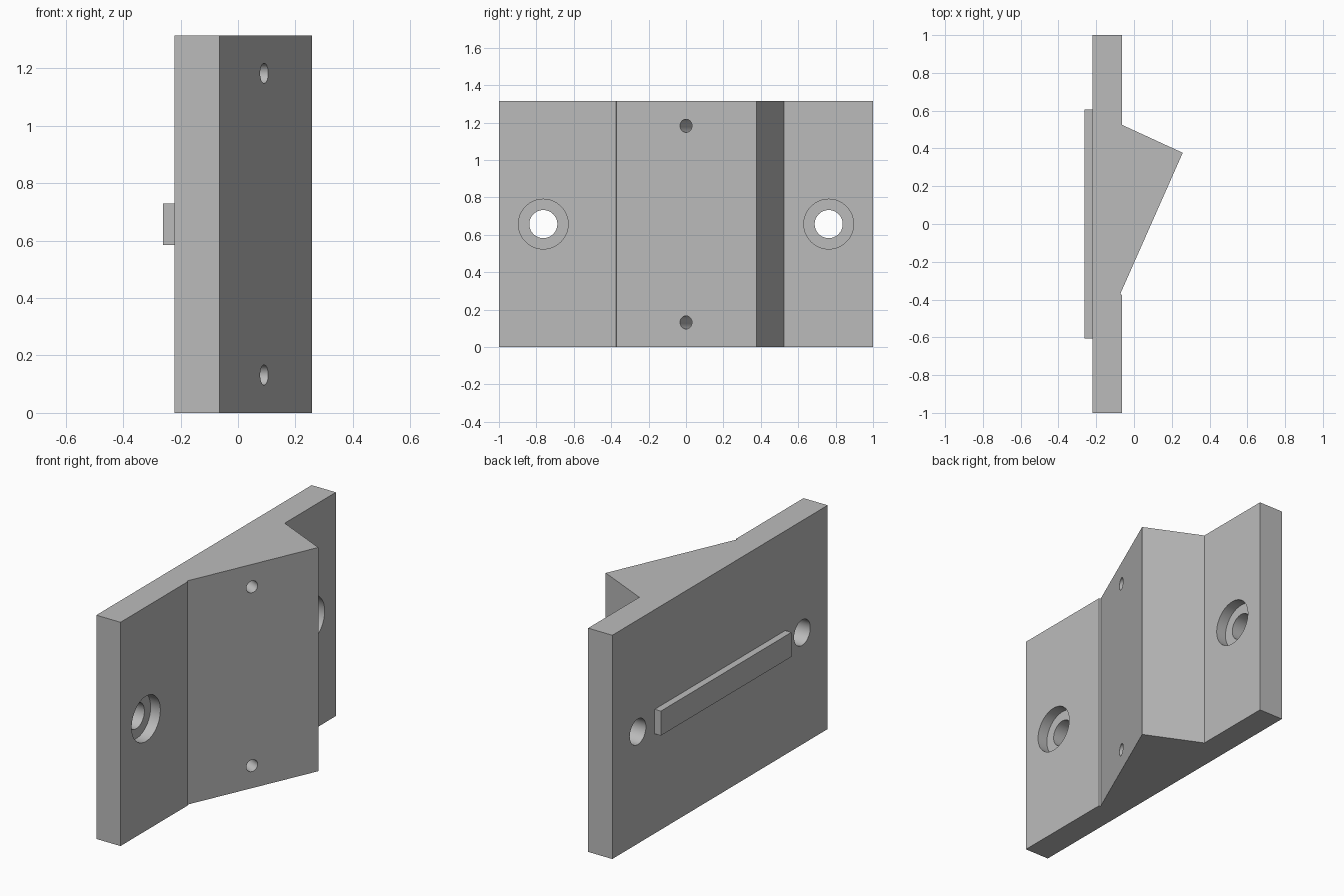
import bpy, bmesh
from mathutils import Vector

if "Cube" in bpy.data.objects:
    bpy.data.objects.remove(bpy.data.objects["Cube"])

HEIGHT = 1.315
MID = HEIGHT / 2
BACK, FACE = -0.221, -0.064      # plate thickness along x

grey = bpy.data.materials.new("grey")
grey.diffuse_color = (0.5, 0.5, 0.5, 1)
grey.use_nodes = True
grey.node_tree.nodes["Principled BSDF"].inputs["Base Color"].default_value = grey.diffuse_color


def extrude_profile(name, points, z0, z1):
    """Prism from an xy outline."""
    bm = bmesh.new()
    base = bm.faces.new([bm.verts.new((x, y, z0)) for x, y in points])
    top = bmesh.ops.extrude_face_region(bm, geom=[base])["geom"]
    bmesh.ops.translate(bm, vec=(0, 0, z1 - z0),
                        verts=[v for v in top if isinstance(v, bmesh.types.BMVert)])
    bmesh.ops.recalc_face_normals(bm, faces=bm.faces)
    mesh = bpy.data.meshes.new(name)
    bm.to_mesh(mesh)
    bm.free()
    mesh.materials.append(grey)
    obj = bpy.data.objects.new(name, mesh)
    bpy.context.collection.objects.link(obj)
    return obj


def drill(target, start, end, radius):
    """Cut a round hole between two points."""
    a, b = Vector(start), Vector(end)
    axis = b - a
    bpy.ops.mesh.primitive_cylinder_add(
        vertices=64, radius=radius, depth=axis.length, location=(a + b) / 2,
        rotation=axis.to_track_quat('Z', 'Y').to_euler())
    cutter = bpy.context.object
    cutter.name = "drill_cutter"
    cutter.hide_render = True
    cutter.data.materials.append(grey)
    mod = target.modifiers.new("hole", 'BOOLEAN')
    mod.operation = 'DIFFERENCE'
    mod.solver = 'EXACT'
    mod.object = cutter
    bpy.context.view_layer.objects.active = target
    bpy.ops.object.modifier_apply(modifier=mod.name)
    bpy.data.objects.remove(cutter)


# Mounting plate with angled wedge
ridge = (0.258, 0.377)
foot = (-0.073, -0.371)
bracket = extrude_profile("wedge_bracket", [
    (BACK, -1), (FACE, -1), (FACE, -0.375), foot, ridge,
    (FACE, 0.525), (BACK, 1)][:6] + [(FACE, 1), (BACK, 1)], 0, HEIGHT)

# Counterbored screw holes through the plate
for y in (-0.763, 0.763):
    drill(bracket, (BACK - 0.1, y, MID), (FACE + 0.1, y, MID), 0.075)
    drill(bracket, (FACE - 0.063, y, MID), (FACE + 0.1, y, MID), 0.133)

# Blind pilot holes square to the sloping face
slope = Vector((ridge[0] - foot[0], ridge[1] - foot[1], 0)).normalized()
normal = Vector((slope.y, -slope.x, 0))
for z in (0.132, HEIGHT - 0.132):
    centre = Vector((0.091, 0, z))
    drill(bracket, centre + normal * 0.1, centre - normal * 0.25, 0.035)

# Locating rib on the back
rib = extrude_profile("locating_rib", [
    (-0.261, -0.606), (BACK, -0.606), (BACK, 0.606), (-0.261, 0.606)],
    MID - 0.072, MID + 0.072)

# Smooth hole walls, sharp edges elsewhere
bpy.ops.object.select_all(action='DESELECT')
for obj in (bracket, rib):
    obj.select_set(True)
bpy.context.view_layer.objects.active = bracket
bpy.ops.object.shade_smooth_by_angle()
